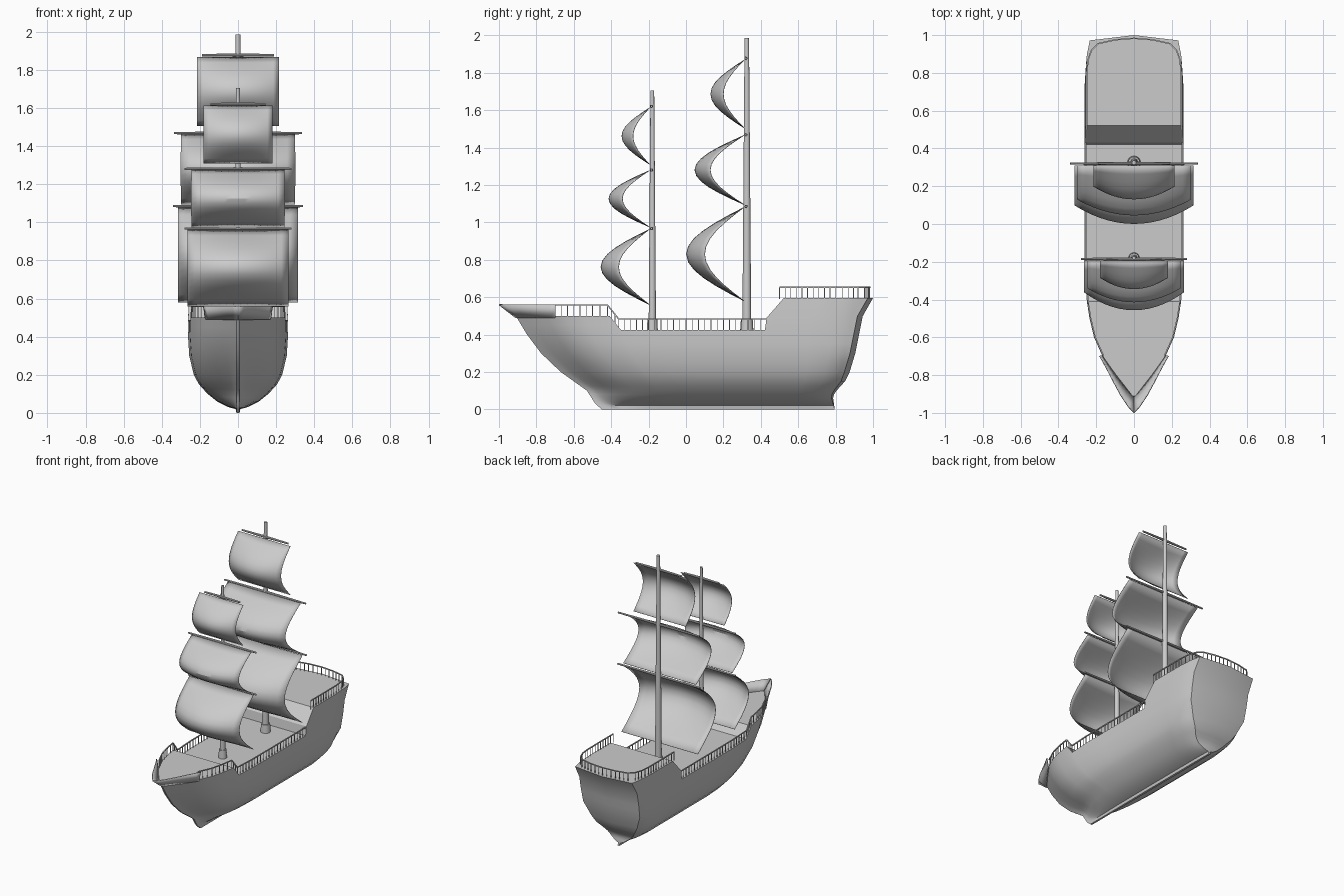
import bpy, bmesh, math
from mathutils import Matrix, Vector

if "Cube" in bpy.data.objects:
    bpy.data.objects.remove(bpy.data.objects["Cube"])


def interp(x, table):
    if x <= table[0][0]:
        return table[0][1]
    for (x0, a), (x1, b) in zip(table, table[1:]):
        if x <= x1:
            return a + (b - a) * (x - x0) / (x1 - x0)
    return table[-1][1]


def finish(bm, name, smooth=True, mirror=False, thick=0):
    bmesh.ops.recalc_face_normals(bm, faces=bm.faces)
    me = bpy.data.meshes.new(name)
    bm.to_mesh(me)
    bm.free()
    ob = bpy.data.objects.new(name, me)
    bpy.context.collection.objects.link(ob)
    if thick:
        s = ob.modifiers.new("thickness", 'SOLIDIFY')
        s.thickness, s.offset = thick, 0
    if mirror:
        ob.modifiers.new("mirror", 'MIRROR')
    if smooth:
        bpy.ops.object.select_all(action='DESELECT')
        ob.select_set(True)
        bpy.context.view_layer.objects.active = ob
        bpy.ops.object.shade_smooth_by_angle(angle=math.radians(32))
    return ob


# Hull shape: stem line, stern line and half width by height; plan taper by length
BOW = [(0, -.45), (.03, -.485), (.1, -.53), (.15, -.60), (.2, -.67), (.3, -.775), (.4, -.85), (.5, -.91)]
STERN = [(0, .795), (.07, .785), (.1, .805), (.15, .85), (.2, .875), (.3, .905), (.4, .925), (.5, .945), (.595, 1.0)]
HALF = [(0, .008), (.02, .012), (.03, .05), (.06, .11), (.1, .16), (.15, .205), (.2, .232), (.3, .256), (.4, .262), (.5, .262), (.6, .257)]
PLAN = [(0, .03), (.06, .36), (.114, .64), (.168, .81), (.222, .90), (.276, .96), (.385, 1), (.88, 1), (.954, .97), (1, .91)]
SHEER = [(.27, .5), (.288, .425), (.717, .425), (.723, .49), (.75, .595)]


def half_width(t, z):
    fine = interp(z, [(0, 1.4), (.4, 1)]) if t < .4 else interp(z, [(0, 4), (.12, 3), (.3, 1)])
    return max(.007, interp(z, HALF) * interp(t, PLAN) ** fine)


def hull_point(t, z):
    b, s = interp(z, BOW), interp(z, STERN)
    y = b + (s - b) * t - .028 * max(0, (t - .9) / .1) * min(1, z / .2)
    return Vector((half_width(t, z), y, z))


bm = bmesh.new()
stations = [0, .02, .04, .06, .087, .114, .14, .168, .195, .222, .25, .27, .288, .33, .385, .46, .54,
            .62, .717, .723, .75, .8, .85, .88, .92, .954, .98, 1]
levels = [0, .02, .03, .045, .06, .08, .1, .125, .15, .2, .25, .3, .35, .4]
rings = []
for t in stations:
    top = interp(t, SHEER)
    zs = levels + [.4 + (top - .4) * .5, top]
    pts = [hull_point(t, z) for z in zs]
    right = [bm.verts.new(p) for p in pts]
    left = [bm.verts.new((-p.x, p.y, p.z)) for p in pts]
    rings.append(right[::-1] + left)
for a, b in zip(rings, rings[1:]):
    n = len(a)
    for i in range(n):
        bm.faces.new((a[i], a[(i + 1) % n], b[(i + 1) % n], b[i]))
n = len(rings[0])
for i in range(n // 2 - 1):          # stem
    r = rings[0]
    bm.faces.new((r[i], r[i + 1], r[n - 2 - i], r[n - 1 - i]))
r = rings[-1]                        # pointed transom
mid = [bm.verts.new((0, interp(v.co.z, STERN), v.co.z)) for v in r[:n // 2]]
for i in range(n // 2 - 1):
    bm.faces.new((r[i], r[i + 1], mid[i + 1], mid[i]))
    bm.faces.new((r[n - 1 - i], r[n - 2 - i], mid[i + 1], mid[i]))
bm.faces.new((r[0], r[-1], mid[0]))
bm.faces.new((r[n // 2 - 1], r[n // 2], mid[-1]))
finish(bm, "hull")

# Flared solid bulwark around the bow
bm = bmesh.new()
prev = None
for i in range(11):
    t = .114 * i / 10
    p = hull_point(t, .5)
    if i == 0:
        p.x = 0
    k = 1 - i / 10
    q = p + Vector((.014 * min(1, i / 3), -.09 * k ** 1.2, .06))
    cur = [bm.verts.new(p - Vector((0, 0, .01))), bm.verts.new(q)]
    if prev:
        bm.faces.new((prev[0], cur[0], cur[1], prev[1]))
    prev = cur
finish(bm, "bow_bulwark", mirror=True, thick=.006)


def bar(bm, a, b, w):
    a, b = Vector(a), Vector(b)
    d = b - a
    m = (Matrix.Translation((a + b) / 2) @ d.to_track_quat('Z', 'Y').to_matrix().to_4x4()
         @ Matrix.Diagonal((w, w, d.length, 1)))
    bmesh.ops.create_cube(bm, size=1, matrix=m)


def railing(name, path, height=.058, gap=.033):
    bm = bmesh.new()
    up = Vector((0, 0, height))
    for a, b in zip(path, path[1:]):
        a, b = Vector(a), Vector(b)
        bar(bm, a + up, b + up, .007)
        count = max(1, round((b - a).length / gap))
        for i in range(count + 1):
            p = a.lerp(b, i / count)
            bar(bm, p - Vector((0, 0, .006)), p + up, .004)
    finish(bm, name, smooth=False, mirror=True)


def edge(y, z):
    b, s = interp(z, BOW), interp(z, STERN)
    return (half_width((y - b) / (s - b), z) - .006, y, z)


# Railings of the three decks
railing("forecastle_railing", [edge(y, .5) for y in (-.7, -.6, -.5, -.42)] + [(.247, -.36, .425)])
railing("main_deck_railing", [edge(y, .425) for y in (-.36, -.2, 0, .2, .43)])
railing("quarterdeck_railing", [(.25, .5, .595), (.251, .65, .595), (.25, .8, .595), (.243, .87, .595),
                                (.225, .92, .595), (.19, .955, .595), (.1, .975, .595), (0, .983, .595)])


def cone(bm, a, b, r1, r2, seg=16):
    a, b = Vector(a), Vector(b)
    d = b - a
    m = Matrix.Translation((a + b) / 2) @ d.to_track_quat('Z', 'Y').to_matrix().to_4x4()
    bmesh.ops.create_cone(bm, cap_ends=True, segments=seg, radius1=r1, radius2=r2, depth=d.length, matrix=m)


def sail(name, y, z0, z1, half, edge_depth, mid_depth):
    bm = bmesh.new()
    nx, nz = 14, 12
    grid = []
    for j in range(nz + 1):
        v = j / nz
        belly = math.sin(math.pi * v)
        grid.append([bm.verts.new((half * u, y - belly * (edge_depth + (mid_depth - edge_depth) * (1 - u * u)),
                                   z0 + (z1 - z0) * v))
                     for u in (2 * i / nx - 1 for i in range(nx + 1))])
    for a, b in zip(grid, grid[1:]):
        for i in range(nx):
            bm.faces.new((a[i], a[i + 1], b[i + 1], b[i]))
    finish(bm, name, thick=.003)


# Masts with collars, yards and sails: (yard z, yard half, sail z0, z1, half, edge depth, mid depth)
RIGS = {
    "fore": (-.18, 1.705, .02, [(.967, .28, .56, .963, .265, .165, .26),
                                (1.28, .28, .975, 1.277, .245, .145, .218),
                                (1.62, .145, 1.31, 1.612, .18, .088, .148)]),
    "main": (.325, 1.985, .024, [(1.085, .34, .58, 1.08, .315, .21, .308),
                                 (1.468, .335, 1.095, 1.465, .3, .18, .263),
                                 (1.877, .19, 1.505, 1.867, .215, .11, .178)]),
}
for rig, (y, top, rad, tiers) in RIGS.items():
    bm = bmesh.new()
    cone(bm, (0, y, .41), (0, y, top), rad, rad * .5)
    cone(bm, (0, y, .415), (0, y, .485), rad * 1.5, rad * 1.3)
    finish(bm, rig + "_mast")
    for n, (yz, yh, z0, z1, half, de, dm) in zip(("lower", "middle", "upper"), tiers):
        bm = bmesh.new()
        for s in (-1, 1):
            cone(bm, (0, y - .005, yz), (s * yh, y - .005, yz), .009, .006, 10)
        finish(bm, f"{rig}_{n}_yard")
        sail(f"{rig}_{n}_sail", y - .015, z0, z1, half, de, dm)
